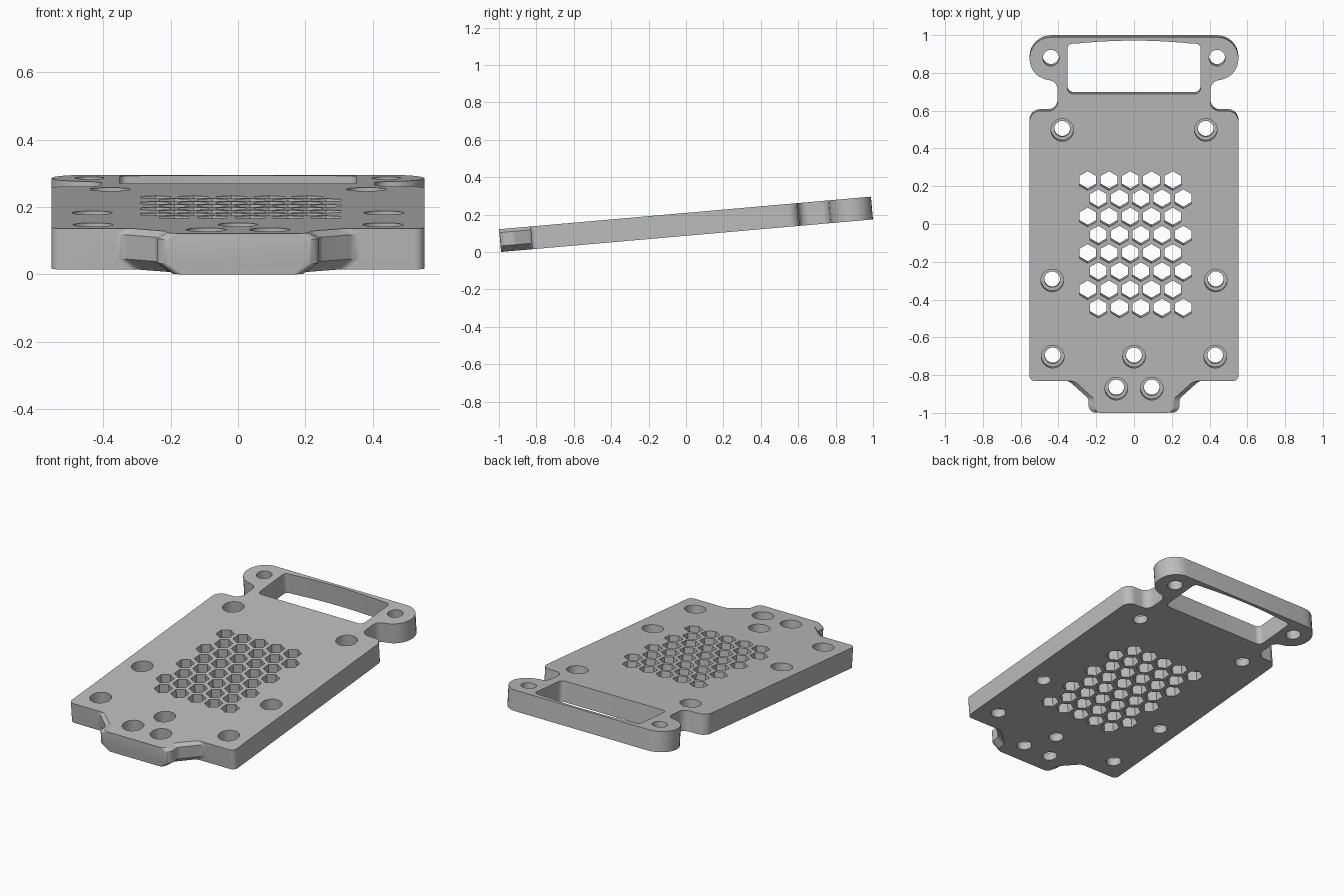
import bpy, bmesh, math
from mathutils import Vector, Matrix

if "Cube" in bpy.data.objects:
    bpy.data.objects.remove(bpy.data.objects["Cube"])

THICK = 0.122
TILT = math.radians(5)
END = 0.998


def rounded(corners, steps=8):
    """Outline with each corner (x, y, radius) replaced by an arc."""
    pts = []
    for i, (x, y, r) in enumerate(corners):
        p = Vector((x, y))
        if r == 0:
            pts.append(p)
            continue
        a = (Vector(corners[i - 1][:2]) - p).normalized()
        b = (Vector(corners[(i + 1) % len(corners)][:2]) - p).normalized()
        half = a.angle(b) / 2
        centre = p + (a + b).normalized() * (r / math.sin(half))
        start = p + a * (r / math.tan(half)) - centre
        end = p + b * (r / math.tan(half)) - centre
        sweep = start.angle_signed(end)
        for k in range(steps + 1):
            pts.append(centre + Matrix.Rotation(-sweep * k / steps, 2) @ start)
    return pts


def circle(x, y, r, sides, phase=0.0):
    return [Vector((x + r * math.cos(phase + math.tau * k / sides),
                    y + r * math.sin(phase + math.tau * k / sides))) for k in range(sides)]


def loft(bm, layers):
    """Closed solid through matching outlines, given as (z, points)."""
    rings = [[bm.verts.new((p.x, p.y, z)) for p in pts] for z, pts in layers]
    n = len(rings[0])
    for low, high in zip(rings, rings[1:]):
        for i in range(n):
            j = (i + 1) % n
            bm.faces.new((low[i], low[j], high[j], high[i]))
    bm.faces.new(rings[0][::-1])
    bm.faces.new(rings[-1])


def make_object(name, bm):
    bmesh.ops.recalc_face_normals(bm, faces=bm.faces)
    mesh = bpy.data.meshes.new(name)
    bm.to_mesh(mesh)
    bm.free()
    obj = bpy.data.objects.new(name, mesh)
    bpy.context.collection.objects.link(obj)
    return obj


# Plate outline: tongue, body, neck and ear on one side, then mirrored
half = [(0.24, -END, 0.035), (0.24, -0.925, 0.035), (0.345, -0.83, 0.05),
        (0.553, -0.83, 0.03), (0.553, 0.605, 0.055), (0.405, 0.605, 0.05),
        (0.405, 0.77, 0.05), (0.553, 0.77, 0.113), (0.553, END, 0.113)]
outline = rounded(half + [(-x, y, r) for x, y, r in reversed(half)])


def tongue_inset(amount):
    """Pull in the tongue flanks to chamfer them."""
    return [Vector((p.x - math.copysign(amount, p.x), p.y))
            if p.y < -0.825 and abs(p.x) < 0.42 else p for p in outline]


bm = bmesh.new()
loft(bm, [(0, tongue_inset(0.045)), (0.032, outline),
          (THICK - 0.018, outline), (THICK, tongue_inset(0.03))])
plate = make_object("plate", bm)

# Cutters: handle window with an arched far edge
bm = bmesh.new()
LOW, HIGH = -0.05, THICK + 0.05
arch = [(0.3 - 0.05 * k, 0.98 - 0.17 * (0.3 - 0.05 * k) ** 2, 0) for k in range(13)]
window = rounded([(0.352, 0.697, 0.03), (0.352, 0.962, 0.025)] + arch +
                 [(-0.352, 0.962, 0.025), (-0.352, 0.697, 0.03)])
loft(bm, [(LOW, window), (HIGH, window)])

# Plain ear holes and counterbored mounting holes
for side in (-1, 1):
    ear = circle(side * 0.44, 0.888, 0.043, 32)
    loft(bm, [(LOW, ear), (HIGH, ear)])
mounts = [(0.0, -0.70)]
for x, y in ((0.38, 0.505), (0.433, -0.295), (0.43, -0.70), (0.094, -0.87)):
    mounts += [(x, y), (-x, y)]
for x, y in mounts:
    bore, head = circle(x, y, 0.042, 32), circle(x, y, 0.06, 32)
    loft(bm, [(LOW, bore), (0.05, bore), (0.05, head), (HIGH, head)])

# Staggered honeycomb vents
for row in range(8):
    for col in range(5):
        cell = circle(-0.245 + 0.1125 * col + 0.056 * (row % 2),
                      0.235 - 0.0968 * row, 0.051, 6, math.pi / 6)
        loft(bm, [(LOW, cell), (HIGH, cell)])
cutter = make_object("hole_cutter", bm)
cutter.hide_render = True

# Cut the holes
bpy.context.view_layer.objects.active = plate
mod = plate.modifiers.new("holes", 'BOOLEAN')
mod.operation = 'DIFFERENCE'
mod.solver = 'EXACT'
mod.object = cutter
bpy.ops.object.modifier_apply(modifier=mod.name)
bpy.data.objects.remove(cutter)

# Tilt the plate, then rest its lowest edge on the ground
plate.data.transform(Matrix.Translation((0, 0, -THICK / 2)))
plate.data.transform(Matrix.Rotation(TILT, 4, 'X'))
lowest = min(v.co.z for v in plate.data.vertices)
plate.data.transform(Matrix.Translation((0, 0, -lowest)))

# Single grey finish
grey = bpy.data.materials.new("grey")
grey.use_nodes = True
colour = (0.5, 0.5, 0.5, 1)
grey.diffuse_color = colour
grey.node_tree.nodes["Principled BSDF"].inputs["Base Color"].default_value = colour
plate.data.materials.clear()
plate.data.materials.append(grey)

bpy.ops.object.select_all(action='DESELECT')
plate.select_set(True)
bpy.ops.object.shade_smooth_by_angle(angle=math.radians(25))
